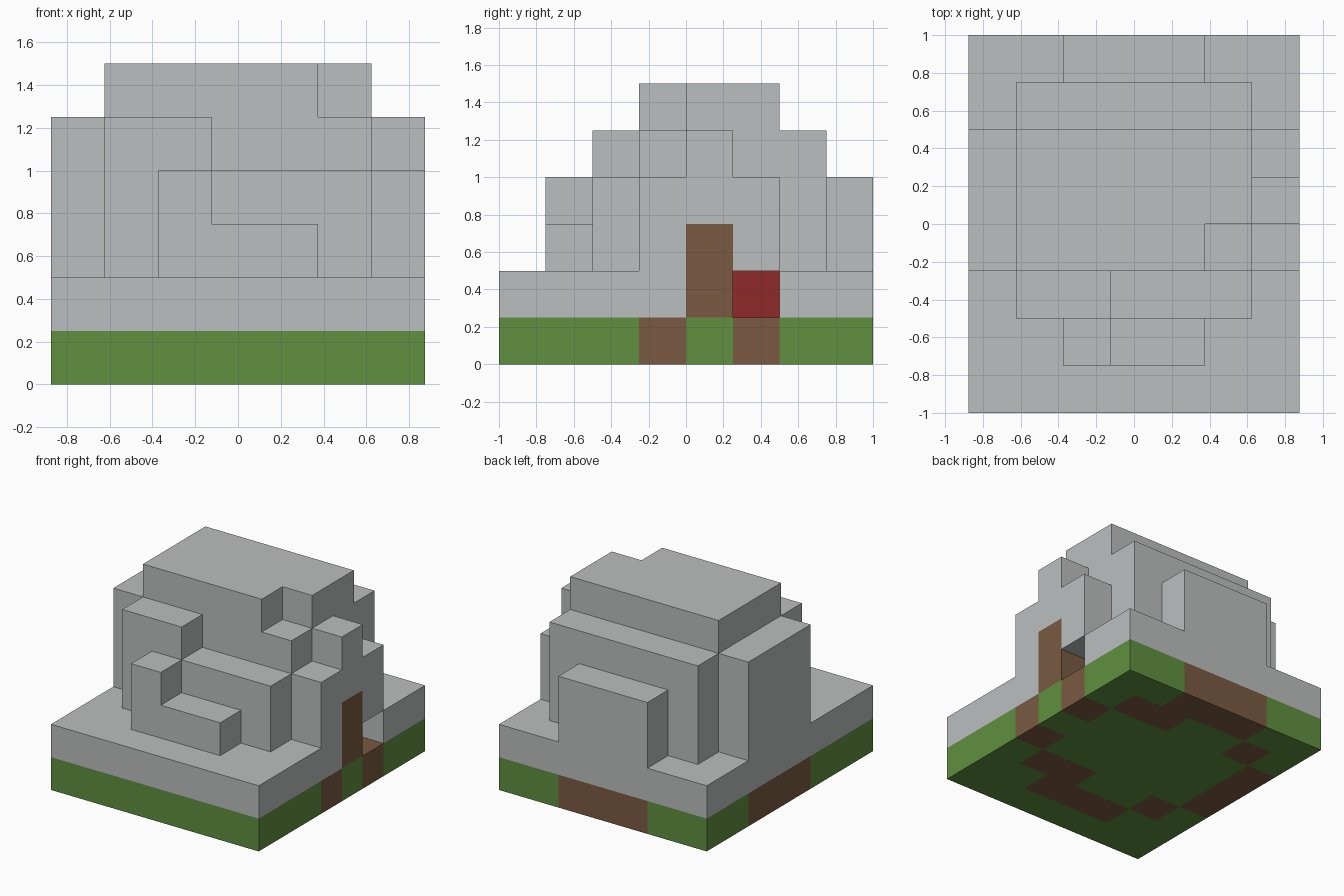
import bpy, bmesh
from mathutils import Vector

old = bpy.data.objects.get("Cube")
if old:
    bpy.data.objects.remove(old, do_unlink=True)

CELL = 0.25
NX, NY = 7, 8


def material(name, r, g, b):
    m = bpy.data.materials.new(name)
    m.use_nodes = True
    m.diffuse_color = (r, g, b, 1)
    node = next(n for n in m.node_tree.nodes if n.type == 'BSDF_PRINCIPLED')
    node.inputs["Base Color"].default_value = (r, g, b, 1)
    return m


grey = material("pale grey", 0.50, 0.52, 0.52)
green = material("grass green", 0.117, 0.279, 0.05)
brown = material("earth brown", 0.195, 0.102, 0.054)
red = material("dark red", 0.275, 0.023, 0.023)

# Every filled cell belongs to one named part
cells = {}
colours = {}


def fill(part, colour, cols, rows, layers):
    """Fill a block of cells; each range is (first, end)."""
    colours[part] = colour
    for i in range(*cols):
        for j in range(*rows):
            for k in range(*layers):
                cells[i, j, k] = part


# Ground layer: grass with a ring of earth under the dome walls (front row first)
fill("grass", green, (0, NX), (0, NY), (0, 1))
RING = [".......", "..###..", ".#..##.", "#.....#",
        "#......", "#.....#", ".#..##.", "..###.."]
for j, row in enumerate(RING):
    for i, mark in enumerate(row):
        if mark == "#":
            fill("earth_ring", brown, (i, i + 1), (j, j + 1), (0, 1))

# Plinth over the whole ground
fill("plinth", grey, (0, NX), (0, NY), (1, 2))

# Stepped dome: core, side walls, front and back steps
fill("dome_core", grey, (1, 6), (3, 6), (2, 6))
fill("right_wall", grey, (0, 1), (3, 6), (2, 5))
fill("left_wall", grey, (6, 7), (3, 6), (2, 4))
fill("door_gable", grey, (6, 7), (4, 5), (4, 5))
fill("front_wall", grey, (1, 6), (2, 3), (2, 4))
fill("front_wall_top", grey, (1, 3), (2, 3), (4, 5))
fill("front_step", grey, (2, 5), (1, 2), (2, 3))
fill("front_step_top", grey, (2, 3), (1, 2), (3, 4))
fill("back_wall", grey, (1, 6), (6, 7), (2, 5))
fill("back_step", grey, (2, 5), (7, 8), (2, 4))

# Door, red block and the openings beside them
fill("door", brown, (6, 7), (4, 5), (1, 3))
fill("red_block", red, (5, 6), (5, 6), (1, 2))
del cells[6, 5, 1]          # recess beside the door
del cells[5, 3, 5]          # missing corner of the dome top


def build(part):
    """Make one mesh from the exposed cell faces of a part."""
    bm = bmesh.new()
    for cell, owner in cells.items():
        if owner != part:
            continue
        for axis in range(3):
            for side in (0, 1):
                near = list(cell)
                near[axis] += 2 * side - 1
                if tuple(near) in cells:
                    continue
                u, v = (axis + 1) % 3, (axis + 2) % 3
                corners = []
                for du, dv in ((0, 0), (1, 0), (1, 1), (0, 1)):
                    p = list(cell)
                    p[axis] += side
                    p[u] += du
                    p[v] += dv
                    p = Vector(p) - Vector((NX / 2, NY / 2, 0))
                    corners.append(bm.verts.new(p * CELL))
                bm.faces.new(corners if side else corners[::-1])
    bmesh.ops.remove_doubles(bm, verts=bm.verts, dist=0.001)
    bmesh.ops.dissolve_limit(bm, angle_limit=0.01, verts=bm.verts, edges=bm.edges)
    mesh = bpy.data.meshes.new(part)
    bm.to_mesh(mesh)
    bm.free()
    mesh.materials.append(colours[part])
    bpy.context.collection.objects.link(bpy.data.objects.new(part, mesh))


for part in colours:
    build(part)
